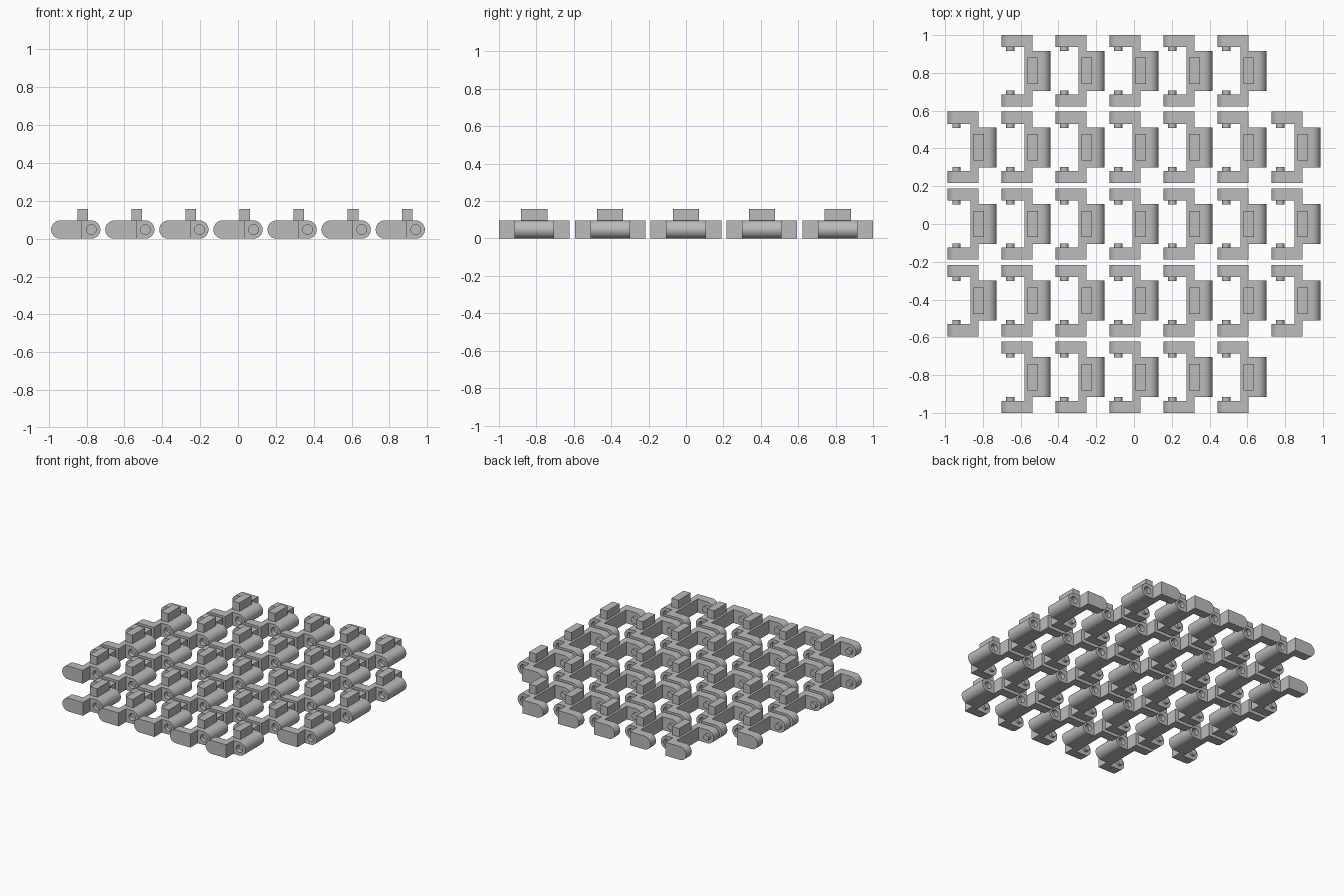
import bpy, bmesh, math
from mathutils import Vector

if "Cube" in bpy.data.objects:
    bpy.data.objects.remove(bpy.data.objects["Cube"])

PITCH_X, PITCH_Y = 0.2857, 0.4055
LENGTH, HEIGHT, HALF = 0.26, 0.096, 0.189
R = HEIGHT / 2            # radius of the rounded ends
BAR0, BAR1 = 0.122, 0.164 # cross bar, from the left end of the link
BODY, ARM = 0.106, 0.125  # half widths: barrel, inside of the arms
PIN_X, HOLE_X = 0.047, LENGTH - R

grey = bpy.data.materials.new("grey")
grey.diffuse_color = (0.5, 0.5, 0.5, 1)
grey.use_nodes = True
grey.node_tree.nodes["Principled BSDF"].inputs["Base Color"].default_value = grey.diffuse_color


def prism(name, points, direction):
    """Extrude a closed outline into a solid."""
    bm = bmesh.new()
    face = bm.faces.new([bm.verts.new(p) for p in points])
    ext = bmesh.ops.extrude_face_region(bm, geom=[face])
    verts = [g for g in ext["geom"] if isinstance(g, bmesh.types.BMVert)]
    bmesh.ops.translate(bm, verts=verts, vec=Vector(direction))
    bmesh.ops.recalc_face_normals(bm, faces=bm.faces)
    mesh = bpy.data.meshes.new(name)
    bm.to_mesh(mesh)
    bm.free()
    obj = bpy.data.objects.new(name, mesh)
    bpy.context.collection.objects.link(obj)
    return obj


def arc(x, r, start, end, n):
    angles = [start + (end - start) * i / n for i in range(n + 1)]
    return [(x + r * math.cos(a), R + r * math.sin(a)) for a in angles]


def y_cylinder(name, x, r, y0, y1):
    ring = arc(x, r, 0, 2 * math.pi, 24)[:-1]
    return prism(name, [(px, y0, pz) for px, pz in ring], (0, y1 - y0, 0))


# Plan of the link: two arms, a cross bar and a barrel
half_plan = [(LENGTH, BODY), (BAR1, BODY), (BAR1, HALF), (0, HALF), (0, ARM), (BAR0, ARM)]
plan = half_plan + [(x, -y) for x, y in reversed(half_plan)]
link = prism("chain_link", [(x, y, -0.02) for x, y in plan], (0, 0, HEIGHT + 0.04))

# Rounded side profile that the plan is trimmed to
side = (arc(HOLE_X, R, -math.pi / 2, math.pi / 2, 20)
        + arc(R, R, math.pi / 2, 3 * math.pi / 2, 20))
steps = [(prism("side_profile", [(x, -0.3, z) for x, z in side], (0, 0.6, 0)), 'INTERSECT')]

# Stud on top of the barrel
stud = [(x, y, 0.06) for x, y in [(0.138, -0.07), (0.194, -0.07), (0.194, 0.07), (0.138, 0.07)]]
steps.append((prism("stud", stud, (0, 0, 0.097)), 'UNION'))

# Pins inside the arms and blind sockets in the barrel ends
for s in (-1, 1):
    steps.append((y_cylinder("pin", PIN_X, 0.022, s * 0.104, s * 0.15), 'UNION'))
    steps.append((y_cylinder("socket", HOLE_X, 0.026, s * 0.075, s * 0.13), 'DIFFERENCE'))

for tool, operation in steps:
    mod = link.modifiers.new(tool.name, 'BOOLEAN')
    mod.object, mod.operation, mod.solver = tool, operation, 'EXACT'
mesh = bpy.data.meshes.new_from_object(link.evaluated_get(bpy.context.evaluated_depsgraph_get()))
mesh.name = "chain_link"
for tool, _ in steps:
    bpy.data.objects.remove(tool)
link.modifiers.clear()
link.data = mesh
mesh.materials.clear()
mesh.materials.append(grey)

bpy.ops.object.select_all(action='DESELECT')
link.select_set(True)
bpy.context.view_layer.objects.active = link
bpy.ops.object.shade_smooth_by_angle(angle=math.radians(30))

# Sheet of links: the outer rows lack their end links
first = True
for row in range(-2, 3):
    reach = 2 if abs(row) == 2 else 3
    for col in range(-reach, reach + 1):
        obj = link if first else link.copy()
        if not first:
            bpy.context.collection.objects.link(obj)
        first = False
        obj.location = (col * PITCH_X - LENGTH / 2, row * PITCH_Y, 0)
